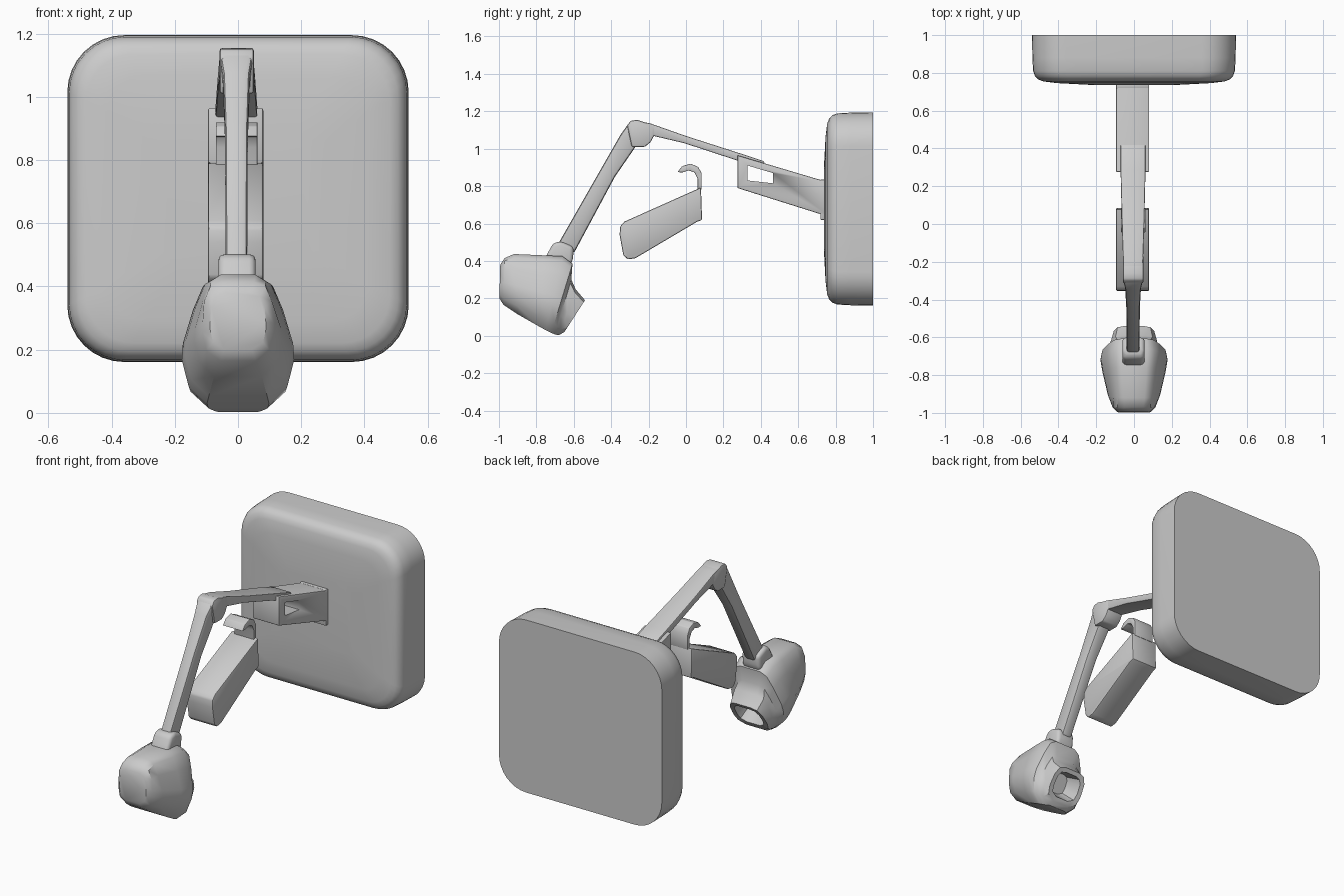
import bpy, bmesh, math
from mathutils import Vector


def finish(name, bm, bevel=0.0, segs=2, angle=35):
    bmesh.ops.recalc_face_normals(bm, faces=bm.faces)
    me = bpy.data.meshes.new(name)
    bm.to_mesh(me)
    bm.free()
    ob = bpy.data.objects.new(name, me)
    bpy.context.collection.objects.link(ob)
    bpy.ops.object.select_all(action='DESELECT')
    bpy.context.view_layer.objects.active = ob
    ob.select_set(True)
    if bevel:
        m = ob.modifiers.new("Bevel", 'BEVEL')
        m.width, m.segments, m.limit_method = bevel, segs, 'ANGLE'
        m.angle_limit = math.radians(30)
        bpy.ops.object.modifier_apply(modifier="Bevel")
    bpy.ops.object.shade_smooth_by_angle(angle=math.radians(angle))
    return ob


def loft(name, rings, **kw):
    bm = bmesh.new()
    vs = [[bm.verts.new(p) for p in r] for r in rings]
    n = len(vs[0])
    for a, b in zip(vs, vs[1:]):
        for i in range(n):
            j = (i + 1) % n
            bm.faces.new((a[i], a[j], b[j], b[i]))
    bm.faces.new(vs[0])
    bm.faces.new(vs[-1])
    return finish(name, bm, **kw)


def side_slab(name, pts, x0, x1, **kw):
    """Extrude a (y, z) side profile across x."""
    return loft(name, [[(x, y, z) for y, z in pts] for x in (x0, x1)], **kw)


def bar(name, stations, cx=-0.005, **kw):
    """Rectangular bar: stations are (top yz, bottom yz, half width)."""
    return loft(name, [[(cx - w, *t), (cx + w, *t), (cx + w, *b), (cx - w, *b)]
                       for t, b, w in stations], **kw)


def rounded_rect(y, inset):
    hx, hz, r = 0.54 - inset, 0.517 - inset, max(0.18 - inset * 0.5, 0.06)
    ring = []
    for k, (sx, sz) in enumerate(((1, 1), (-1, 1), (-1, -1), (1, -1))):
        for i in range(9):
            a = math.radians(90 * k + 90 * i / 8)
            ring.append((sx * (hx - r) + r * math.cos(a), y,
                         0.678 + sz * (hz - r) + r * math.sin(a)))
    return ring


# Wall plate with a soft, slightly domed front
loft("wall_plate", [rounded_rect(y, i) for y, i in (
    (1.0, 0), (0.88, 0.002), (0.81, 0.006), (0.782, 0.016), (0.765, 0.034),
    (0.755, 0.06), (0.746, 0.13), (0.737, 0.3))], angle=40)

# Bracket with a window through its sides
bracket = side_slab("bracket", [(0.275, 0.965), (0.73, 0.83), (0.76, 0.83), (0.76, 0.64),
                                (0.72, 0.65), (0.275, 0.79)], -0.095, 0.08, bevel=0.006)
cutter = side_slab("window_cutter", [(0.33, 0.91), (0.38, 0.895), (0.465, 0.87),
                                     (0.465, 0.815), (0.33, 0.83)], -0.3, 0.3)
cutter.hide_render = True
bpy.context.view_layer.objects.active = bracket
m = bracket.modifiers.new("Window", 'BOOLEAN')
m.operation, m.object, m.solver = 'DIFFERENCE', cutter, 'EXACT'
bpy.ops.object.modifier_apply(modifier="Window")
bpy.data.objects.remove(cutter)
side_slab("bracket_flange", [(0.718, 0.835), (0.75, 0.835), (0.75, 0.62), (0.718, 0.62)],
          -0.095, 0.08, bevel=0.004)

# Upper arm
bar("upper_arm", [((-0.27, 1.152), (-0.25, 1.08), 0.05), ((-0.19, 1.135), (-0.18, 1.07), 0.053),
                  ((0.0, 1.068), (-0.01, 1.03), 0.059), ((0.29, 0.975), (0.28, 0.935), 0.066),
                  ((0.42, 0.932), (0.41, 0.89), 0.066)], bevel=0.006)

# Elbow block
side_slab("elbow", [(-0.315, 1.125), (-0.295, 1.15), (-0.26, 1.154), (-0.17, 1.125),
                    (-0.165, 1.08), (-0.19, 1.035), (-0.22, 1.01), (-0.29, 1.01)],
          -0.058, 0.05, bevel=0.008)

# Lower arm
bar("lower_arm", [((-0.30, 1.145), (-0.225, 1.08), 0.054), ((-0.35, 1.075), (-0.27, 1.01), 0.042),
                  ((-0.45, 0.90), (-0.38, 0.85), 0.036), ((-0.69, 0.48), (-0.60, 0.44), 0.034)],
    bevel=0.014)

# Neck collar between arm and head
side_slab("neck", [(-0.76, 0.40), (-0.735, 0.45), (-0.71, 0.495), (-0.67, 0.505), (-0.60, 0.475),
                   (-0.605, 0.40), (-0.64, 0.35)], -0.062, 0.056, bevel=0.022, segs=3)

# Head: pear-shaped sections ending in a hollow muzzle
HALF = [(0.4, 1), (0.62, 0.94), (0.8, 0.75), (0.98, 0.48), (1, 0.35), (0.88, 0.14), (0.55, 0)]
ROUND = [(0.45, 1), (0.78, 0.94), (0.96, 0.75), (1, 0.48), (1, 0.35), (0.9, 0.13), (0.5, 0)]


def head_ring(top, bottom, w, shape):
    t, b = Vector(top), Vector(bottom)
    pts = [(u, b.lerp(t, v)) for u, v in shape]
    return ([(u * w, *p) for u, p in pts] + [(-u * w, *p) for u, p in reversed(pts)])


loft("head", [head_ring(*s) for s in (
    ((-0.993, 0.38), (-0.998, 0.20), 0.088, ROUND),
    ((-0.97, 0.415), (-0.975, 0.165), 0.112, ROUND),
    ((-0.92, 0.437), (-0.90, 0.115), 0.138, HALF),
    ((-0.76, 0.43), (-0.79, 0.052), 0.168, HALF),
    ((-0.66, 0.425), (-0.75, 0.03), 0.178, HALF),
    ((-0.607, 0.385), (-0.72, 0.015), 0.170, HALF),
    ((-0.613, 0.30), (-0.70, 0.007), 0.140, HALF),
    ((-0.59, 0.248), (-0.68, 0.003), 0.125, ROUND),
    ((-0.54, 0.19), (-0.65, 0.02), 0.112, ROUND),
    ((-0.555, 0.17), (-0.637, 0.045), 0.085, ROUND),
    ((-0.65, 0.22), (-0.71, 0.12), 0.062, ROUND))], angle=38)

# Hanging pad
side_slab("pad", [(0.08, 0.793), (0.086, 0.618), (0.06, 0.61), (-0.27, 0.415), (-0.31, 0.408),
                  (-0.335, 0.43), (-0.355, 0.54), (-0.352, 0.585), (-0.33, 0.61)],
          -0.095, 0.08, bevel=0.008)

# Hook on top of the pad
side_slab("pad_hook", [(0.083, 0.78), (0.083, 0.87), (0.065, 0.903), (0.025, 0.92), (-0.02, 0.907),
                       (-0.046, 0.875), (-0.02, 0.873), (0.015, 0.884), (0.045, 0.873),
                       (0.062, 0.84), (0.062, 0.78)], -0.07, 0.062, bevel=0.004)
